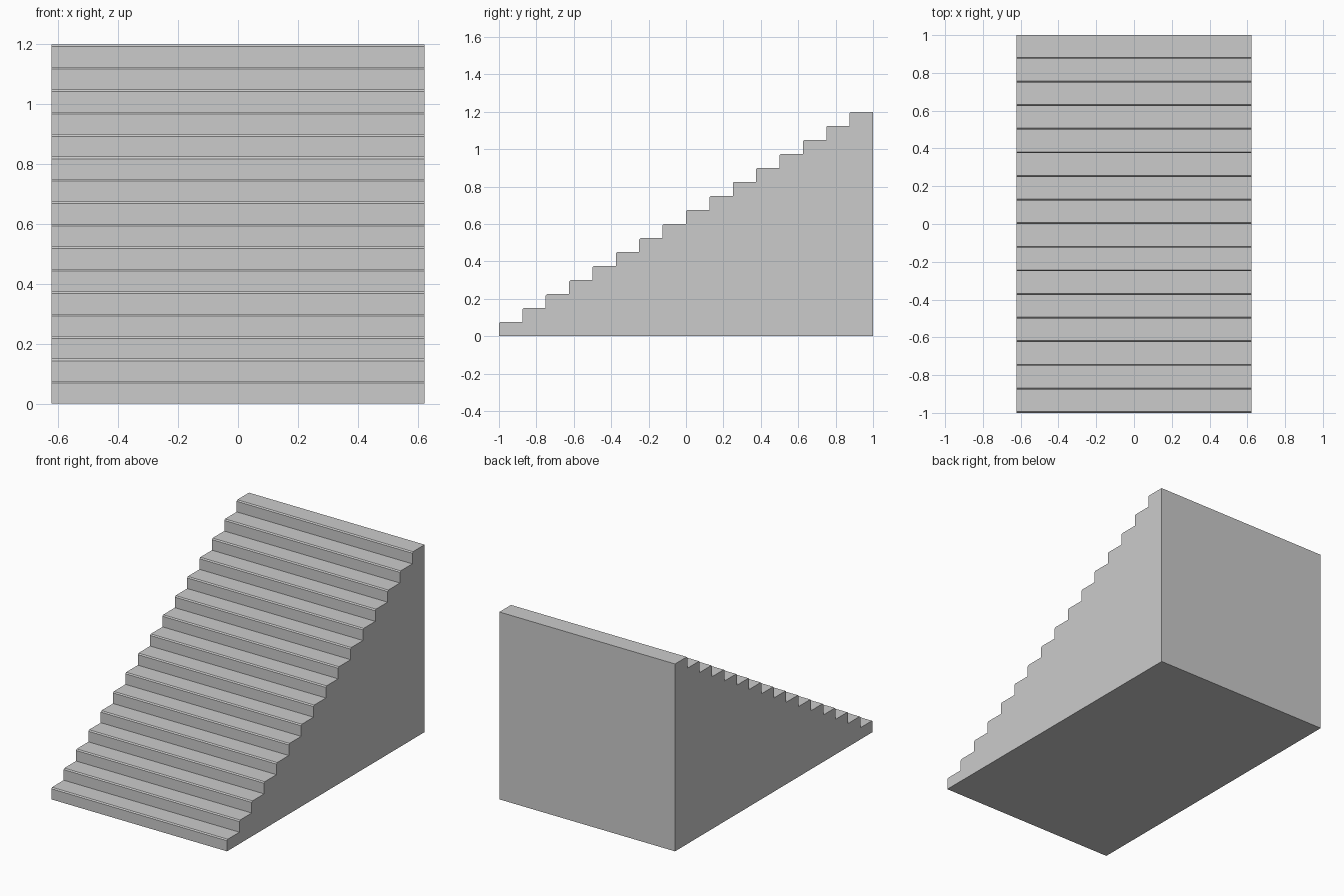
import bpy, bmesh

if "Cube" in bpy.data.objects:
    bpy.data.objects.remove(bpy.data.objects["Cube"])

STEPS = 16
RUN, RISE = 2 / STEPS, 1.2 / STEPS
HALF_W = 0.6225
BEVEL = 0.007

# Side profile (y, z): solid staircase with slightly chamfered nosings
profile = [(1, 0), (-1, 0)]
for i in range(STEPS):
    y, z = -1 + i * RUN, (i + 1) * RISE
    if i:
        profile.append((y, z - RISE))
    profile += [(y, z - BEVEL), (y + BEVEL, z)]
profile.append((1, 2 * 0.6))

# Extrude the profile across the width
bm = bmesh.new()
face = bm.faces.new([bm.verts.new((-HALF_W, y, z)) for y, z in profile])
ext = bmesh.ops.extrude_face_region(bm, geom=[face], use_keep_orig=True)
moved = [v for v in ext["geom"] if isinstance(v, bmesh.types.BMVert)]
bmesh.ops.translate(bm, verts=moved, vec=(2 * HALF_W, 0, 0))
bmesh.ops.recalc_face_normals(bm, faces=bm.faces)

mesh = bpy.data.meshes.new("staircase")
bm.to_mesh(mesh)
bm.free()
stairs = bpy.data.objects.new("staircase", mesh)
bpy.context.collection.objects.link(stairs)
